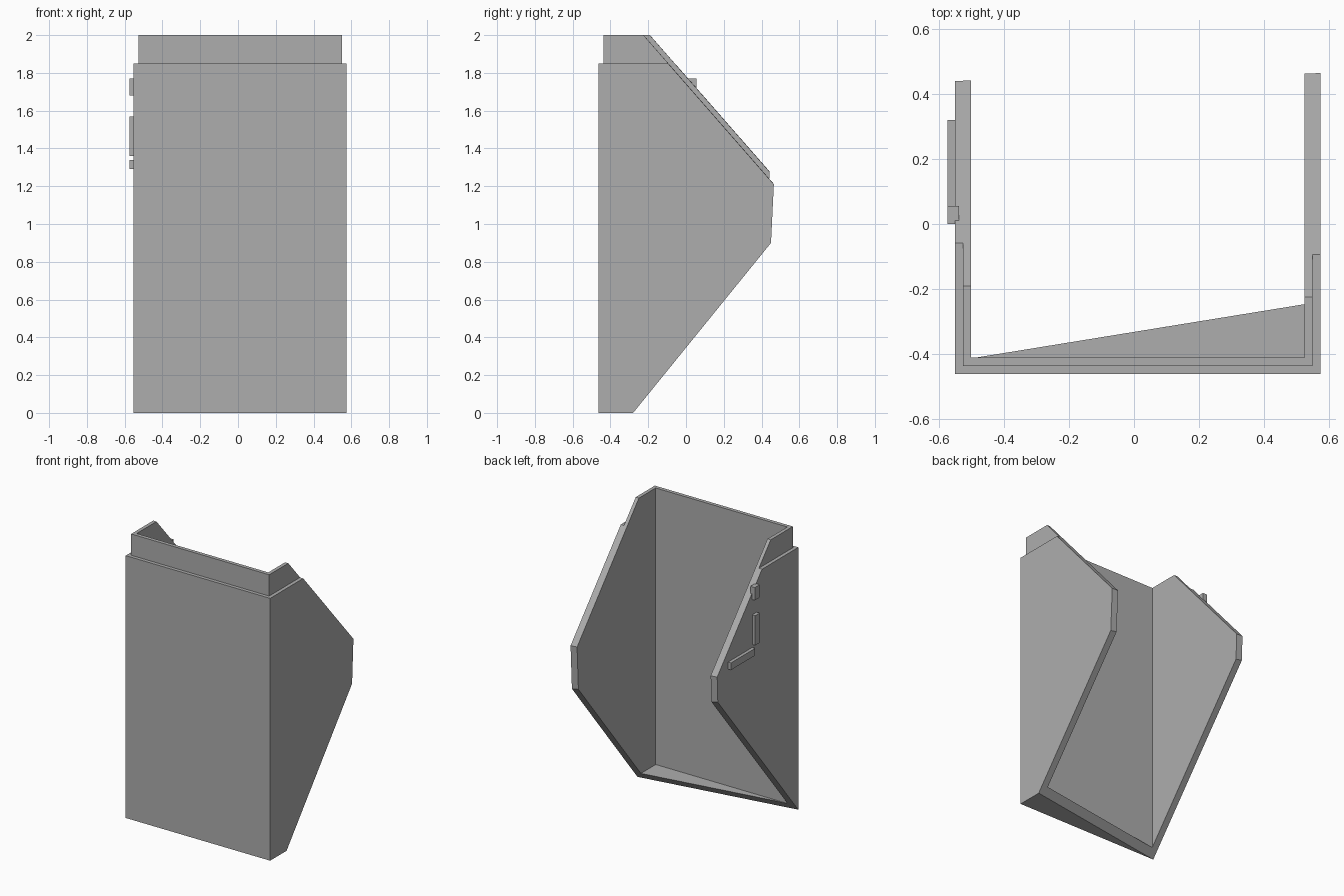
import bpy, bmesh

if "Cube" in bpy.data.objects:
    bpy.data.objects.remove(bpy.data.objects["Cube"])

grey = bpy.data.materials.new("mid grey")
grey.diffuse_color = (0.42, 0.42, 0.42, 1)
grey.use_nodes = True
grey.node_tree.nodes["Principled BSDF"].inputs["Base Color"].default_value = grey.diffuse_color


def box(name, x, y, z):
    """Box from (min, max) pairs."""
    bm = bmesh.new()
    bmesh.ops.create_cube(bm, size=1)
    for v in bm.verts:
        for i, (lo, hi) in enumerate((x, y, z)):
            v.co[i] = hi if v.co[i] > 0 else lo
    return finish(name, bm)


def finish(name, bm):
    me = bpy.data.meshes.new(name)
    bm.to_mesh(me)
    bm.free()
    me.materials.append(grey)
    ob = bpy.data.objects.new(name, me)
    bpy.context.collection.objects.link(ob)
    return ob


def cut(ob, cutter):
    mod = ob.modifiers.new("cut", 'BOOLEAN')
    mod.operation, mod.solver, mod.object = 'DIFFERENCE', 'EXACT', cutter
    bpy.context.view_layer.objects.active = ob
    bpy.ops.object.modifier_apply(modifier=mod.name)
    bpy.data.objects.remove(cutter)


# Holder body: solid between two slightly different side profiles (y, z)
left = [(-0.463, 0), (0.434, 1.10), (0.441, 1.28), (-0.19, 2), (-0.463, 2)]
right = [(-0.463, 0), (-0.28, 0), (0.45, 0.90), (0.465, 1.21), (-0.226, 2), (-0.463, 2)]
bm = bmesh.new()
for x, profile in ((-0.552, left), (0.575, right)):
    for y, z in profile:
        bm.verts.new((x, y, z))
bmesh.ops.convex_hull(bm, input=bm.verts)
bmesh.ops.recalc_face_normals(bm, faces=bm.faces)
body = finish("holder_body", bm)

# Hollow interior, open at the top and back
cut(body, box("cavity", (-0.502, 0.525), (-0.412, 1), (0.05, 3)))

# Stepped lip around the top rim
cut(body, box("rim_left", (-1, -0.527), (-1, 1), (1.85, 3)))
cut(body, box("rim_right", (0.55, 1), (-1, 1), (1.85, 3)))
cut(body, box("rim_front", (-1, 1), (-1, -0.438), (1.85, 3)))

# Small raised ribs on the left wall
ribs = {
    "upper_rib": ((0.0, 0.055), (1.68, 1.77)),
    "front_rib": ((0.0, 0.05), (1.36, 1.57)),
    "lower_rib": ((0.05, 0.32), (1.29, 1.34)),
}
for name, (y, z) in ribs.items():
    box(name, (-0.575, -0.54), y, z)
